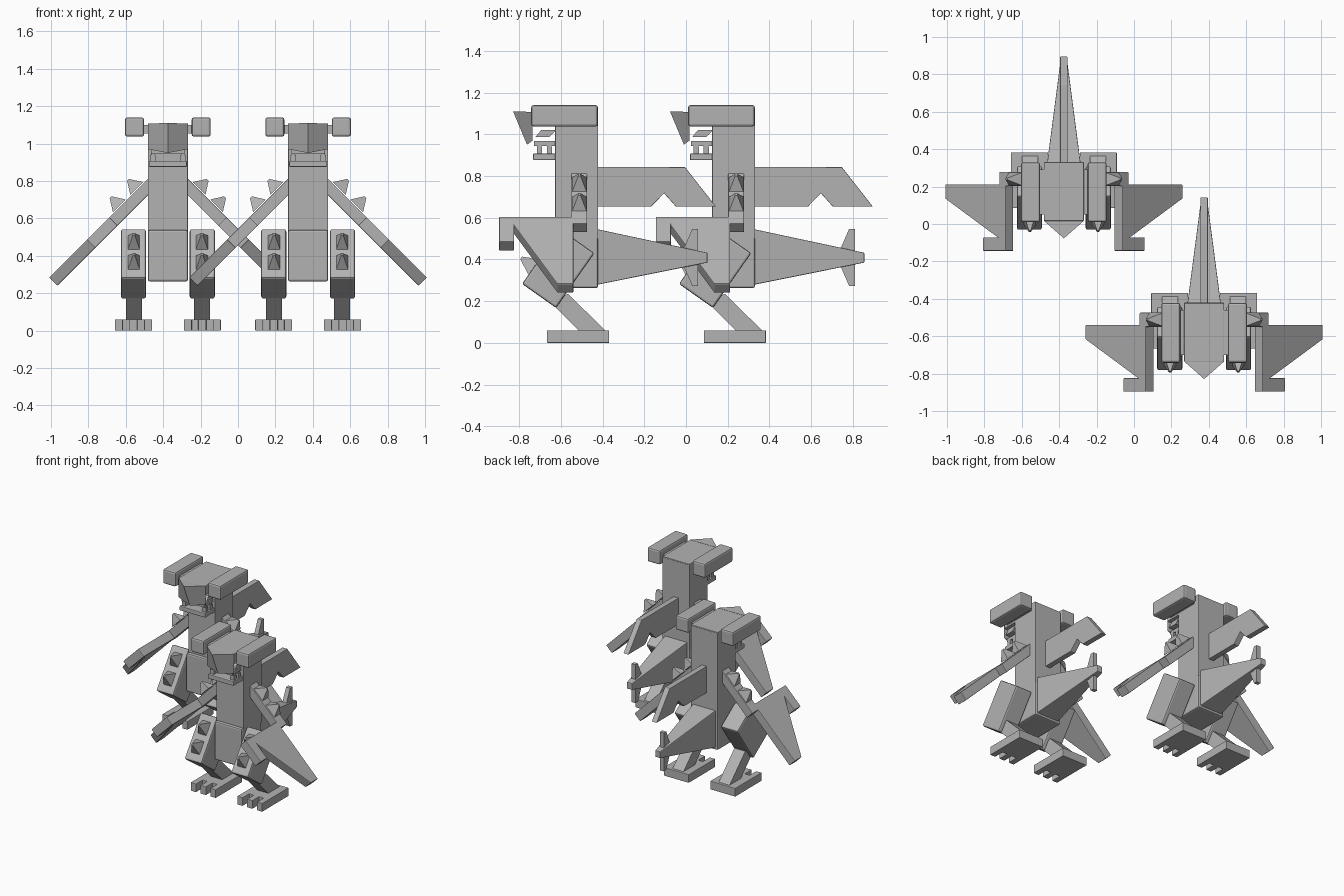
import bpy, bmesh, math
from mathutils import Vector

if "Cube" in bpy.data.objects:
    bpy.data.objects.remove(bpy.data.objects["Cube"])

grey = bpy.data.materials.new("stone grey")
grey.diffuse_color = (0.45, 0.45, 0.45, 1)
grey.use_nodes = True
grey.node_tree.nodes["Principled BSDF"].inputs["Base Color"].default_value = grey.diffuse_color

offset = Vector((0, 0, 0))
prefix = ""


def loft(name, a, b, bevel=0.0):
    """Solid between two matching loops of points."""
    bm = bmesh.new()
    va = [bm.verts.new(p) for p in a]
    vb = [bm.verts.new(p) for p in b]
    n = len(a)
    bm.faces.new(va)
    bm.faces.new(list(reversed(vb)))
    for i in range(n):
        j = (i + 1) % n
        bm.faces.new((va[i], vb[i], vb[j], va[j]))
    bmesh.ops.recalc_face_normals(bm, faces=bm.faces)
    me = bpy.data.meshes.new(prefix + name)
    bm.to_mesh(me)
    bm.free()
    me.materials.append(grey)
    ob = bpy.data.objects.new(prefix + name, me)
    ob.location = offset
    bpy.context.collection.objects.link(ob)
    if bevel:
        m = ob.modifiers.new("soft edges", 'BEVEL')
        m.width = bevel
        m.segments = 2
    return ob


def side_profile(name, pts, x0, x1, bevel=0.0):
    """Extrude a (y, z) outline from x0 to x1."""
    return loft(name, [(x0, y, z) for y, z in pts], [(x1, y, z) for y, z in pts], bevel)


def box(name, x0, x1, y0, y1, z0, z1, bevel=0.0):
    return side_profile(name, [(y0, z0), (y1, z0), (y1, z1), (y0, z1)], x0, x1, bevel)


def spike(name, c, u, v, n, h):
    """Four-sided spike: centre c, half-axes u and v, direction n, height h."""
    c, u, v, n = map(Vector, (c, u, v, n))
    quad = ((1, 1), (-1, 1), (-1, -1), (1, -1))
    c0 = c - n * 0.01
    loft(name, [c0 + u * i + v * j for i, j in quad],
         [c + n * h + (u * i + v * j) * 0.15 for i, j in quad])


def tilted_plate(name, pts, s, t=0.022):
    """Plate lying on the 45 degree wing plane, outline in (y, z)."""
    loft(name, [(s * (0.875 - z + t), y, z + t) for y, z in pts],
         [(s * (0.875 - z - t), y, z - t) for y, z in pts], 0.004)


def creature():
    # body column and belly
    box("neck_body", -.107, .107, -.627, -.421, .50, 1.10, .003)
    box("belly", -.107, .107, -.65, -.421, .263, .537, .010)
    # head slab and pointed brow
    box("head_top", -.107, .107, -.735, -.423, 1.04, 1.107, .003)
    loft("brow", [(-.107, -.735, 1.107), (0, -.829, 1.11), (.107, -.735, 1.107)],
         [(-.107, -.735, .97), (0, -.762, .95), (.107, -.735, .97)])
    # mouth
    box("lower_jaw", -.102, .102, -.733, -.62, .876, .908, .005)
    box("upper_gum", -.088, .088, -.728, -.62, .945, .968)
    # tail, tail fin, back fin
    loft("tail", [(-.09, -.43, .278), (.09, -.43, .278), (.09, -.43, .546), (-.09, -.43, .546)],
         [(-.02, .103, .385), (.02, .103, .385), (.02, .103, .432), (-.02, .103, .432)], .004)
    side_profile("tail_fin", [(.03, .547), (.057, .547), (.057, .273), (.03, .273), (-.03, .41)],
                 -.016, .016)
    side_profile("back_fin", [(-.43, .843), (-.005, .843), (.144, .653), (-.048, .653),
                              (-.105, .717), (-.168, .653), (-.43, .653)], -.02, .02, .003)

    for s, tag in ((-1, "left_"), (1, "right_")):
        # horn blocks
        box(tag + "horn_link", s * .09, s * .14, -.70, -.46, 1.053, 1.10)
        box(tag + "horn", s * .127, s * .229, -.742, -.422, 1.037, 1.14, .012)
        # slanted eye and teeth
        side_profile(tag + "eye", [(-.695, 1.02), (-.622, 1.02), (-.655, .987), (-.722, .987)],
                     s * .03, s * .104)
        for i, y in enumerate((-.715, -.667)):
            box(tag + "upper_tooth_%d" % i, s * .07, s * .09, y, y + .022, .925, .95)
            box(tag + "lower_tooth_%d" % i, s * .065, s * .095, y, y + .025, .90, .938)
        # arm and wing
        tilted_plate(tag + "arm", [(-.55, .80), (-.474, .80), (-.474, .551), (-.55, .551)], s)
        tilted_plate(tag + "wing", [(-.896, .584), (-.896, .464), (-.824, .464), (-.824, .542),
                                    (-.617, .262), (-.54, .262), (-.54, .584)], s)
        for i, z in enumerate((.745, .652)):
            spike(tag + "arm_spike_%d" % i, (s * (.897 - z + .022), -.511, z + .022),
                  (0, .034, 0), (s * .034, 0, -.034), (s * .707, 0, .707), .055)
        # thigh: tilted block with two spikes on its front
        side_profile(tag + "thigh", [(-.602, .545), (-.786, .283), (-.623, .168), (-.439, .43)],
                     s * .117, s * .251, .010)
        for i, k in enumerate((.28, .69)):
            spike(tag + "thigh_spike_%d" % i, (s * .182, -.602 - .184 * k, .545 - .262 * k),
                  (.035, 0, 0), (0, .029, .041), (0, -.816, .577), .075)
        # shin
        side_profile(tag + "shin", [(-.66, .205), (-.50, .045), (-.372, .045), (-.565, .235)],
                     s * .139, s * .225)
        # foot with three toes
        outline = [(.085, -.369), (.085, -.666), (.127, -.666), (.127, -.59), (.163, -.59),
                   (.163, -.666), (.205, -.666), (.205, -.59), (.241, -.59), (.241, -.666),
                   (.283, -.666), (.283, -.369)]
        loft(tag + "foot", [(s * x, y, 0) for x, y in outline],
             [(s * x, y, .06) for x, y in outline], .003)


# two identical figures, one ahead of the other
for prefix, offset in (("near_", Vector((.375, 0, 0))), ("far_", Vector((-.375, .752, 0)))):
    creature()
